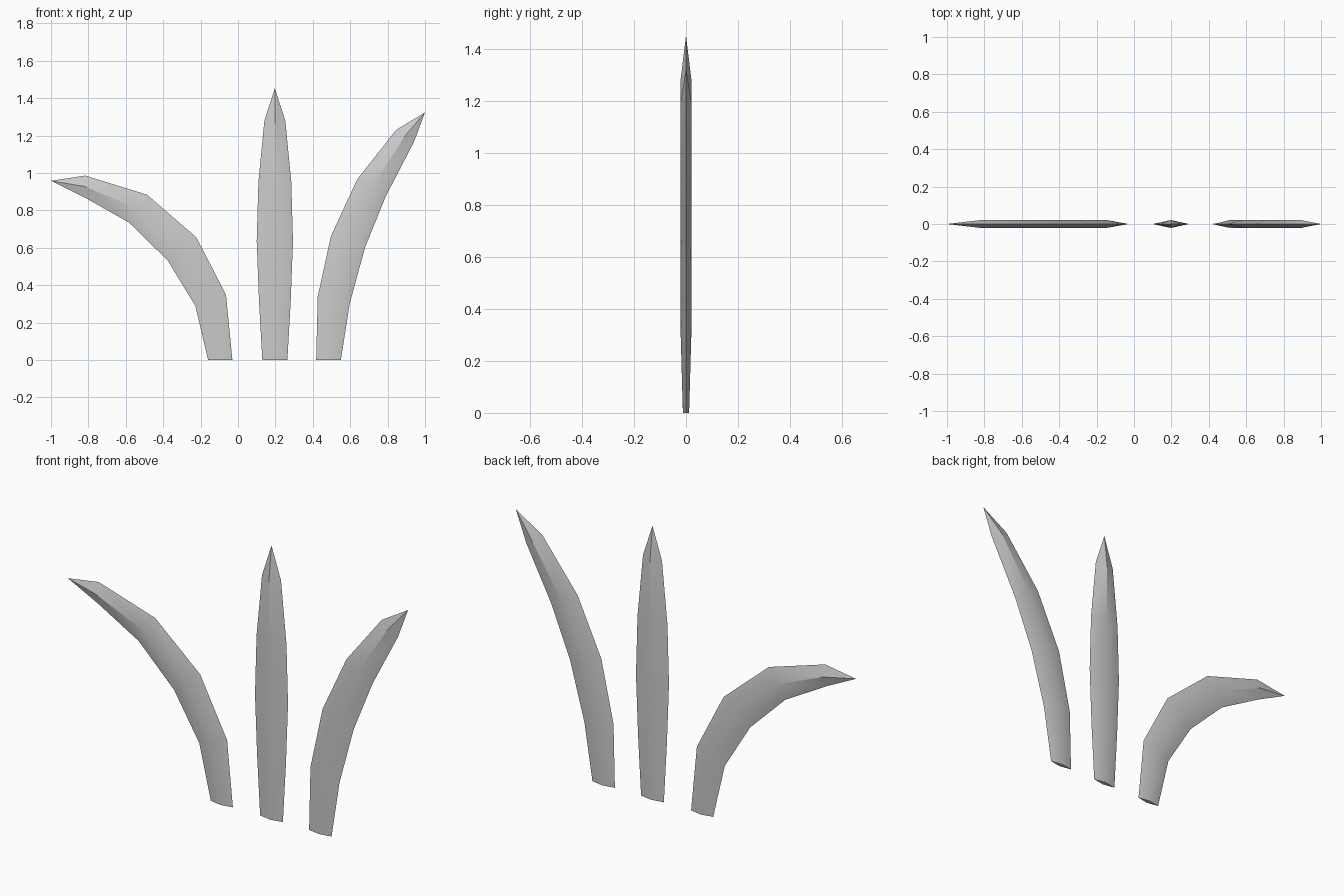
import bpy, bmesh

if "Cube" in bpy.data.objects:
    bpy.data.objects.remove(bpy.data.objects["Cube"])

# half thickness of the diamond section at each ring, base to top
THICK = [0.012, 0.021, 0.021, 0.021, 0.021]


def blade(name, left, right, tip):
    """Loft diamond rings between two edge outlines (x, z) and close to a point."""
    bm = bmesh.new()
    rings = []
    for (lx, lz), (rx, rz), t in zip(left, right, THICK):
        mx, mz = (lx + rx) / 2, (lz + rz) / 2
        pts = [(lx, 0, lz), (mx, -t, mz), (rx, 0, rz), (mx, t, mz)]
        rings.append([bm.verts.new(p) for p in pts])
    for a, b in zip(rings, rings[1:]):
        for i in range(4):
            j = (i + 1) % 4
            bm.faces.new((a[i], a[j], b[j], b[i]))
    top = bm.verts.new((tip[0], 0, tip[1]))
    for i in range(4):
        bm.faces.new((rings[-1][i], rings[-1][(i + 1) % 4], top))
    bm.faces.new(rings[0][::-1])
    bmesh.ops.recalc_face_normals(bm, faces=bm.faces[:])
    mesh = bpy.data.meshes.new(name)
    bm.to_mesh(mesh)
    bm.free()
    obj = bpy.data.objects.new(name, mesh)
    bpy.context.collection.objects.link(obj)
    # soft ridge low down, crisp ridge near the tip
    bpy.ops.object.select_all(action='DESELECT')
    obj.select_set(True)
    bpy.context.view_layer.objects.active = obj
    bpy.ops.object.shade_smooth_by_angle()
    return obj


# strongly bent blade on the left
blade("left_grass_blade",
      [(-0.16, 0), (-0.228, 0.289), (-0.376, 0.532), (-0.583, 0.735), (-0.822, 0.87)],
      [(-0.03, 0), (-0.064, 0.348), (-0.222, 0.655), (-0.487, 0.884), (-0.818, 0.986)],
      (-1.0, 0.958))

# straight blade in the middle
cx = 0.197
profile = [(0.067, 0), (0.085, 0.32), (0.097, 0.635), (0.088, 0.95), (0.056, 1.28)]
blade("middle_grass_blade",
      [(cx - w, z) for w, z in profile],
      [(cx + w, z) for w, z in profile],
      (cx, 1.452))

# gently bent blade on the right
blade("right_grass_blade",
      [(0.418, 0), (0.426, 0.337), (0.497, 0.663), (0.637, 0.965), (0.845, 1.23)],
      [(0.55, 0), (0.597, 0.30), (0.68, 0.604), (0.791, 0.877), (0.941, 1.166)],
      (1.0, 1.324))
